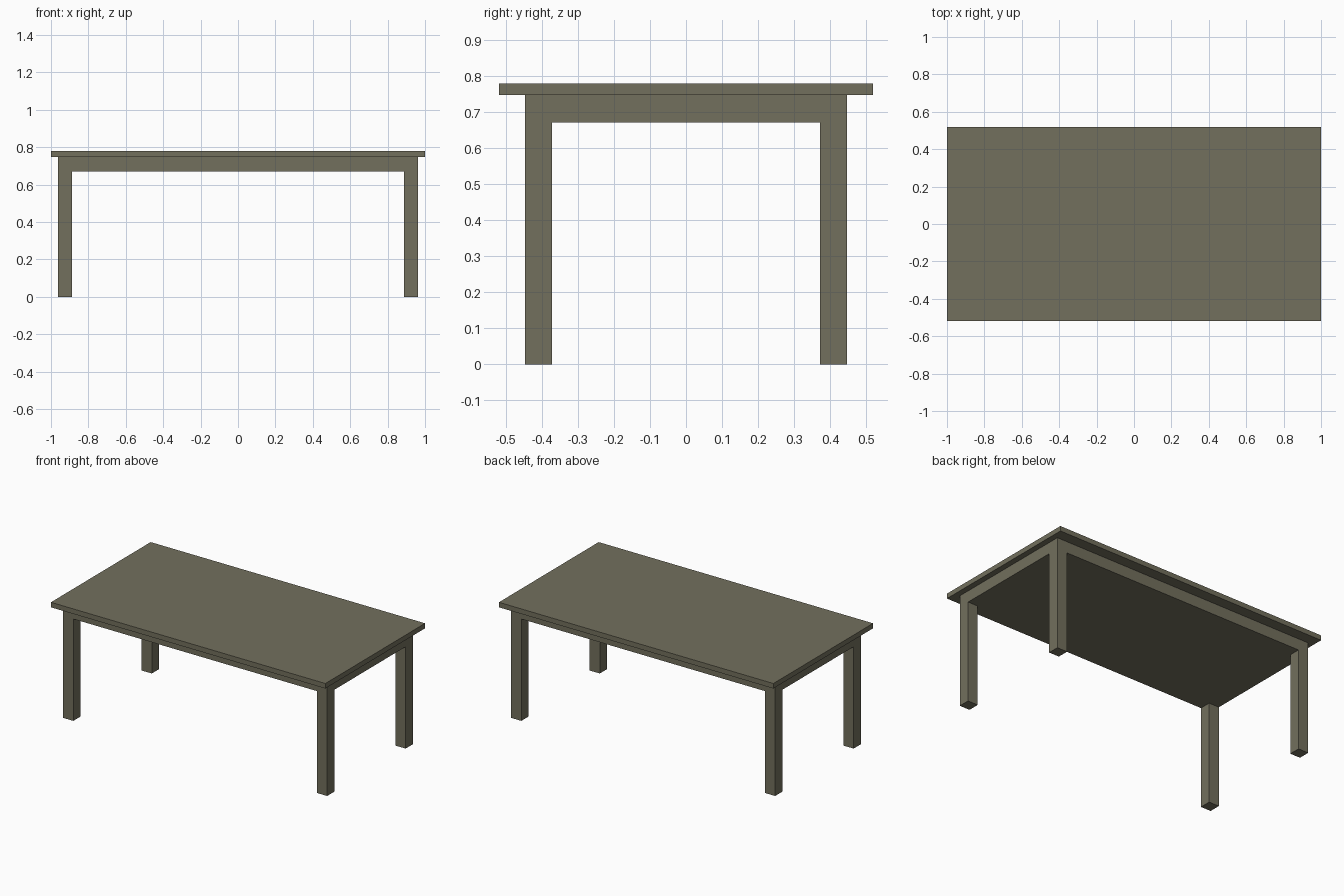
import bpy
import bmesh

if "Cube" in bpy.data.objects:
    bpy.data.objects.remove(bpy.data.objects["Cube"])

TOP_Z, SLAB_Z, APRON_Z = 0.779, 0.746, 0.671
OUT_X, OUT_Y, LEG_X, LEG_Y = 0.962, 0.446, 0.074, 0.075

wood = bpy.data.materials.new("olive_wood")
wood.diffuse_color = (0.17, 0.16, 0.11, 1)
wood.use_nodes = True
wood.node_tree.nodes["Principled BSDF"].inputs["Base Color"].default_value = wood.diffuse_color


def add_object(name, bm):
    bmesh.ops.recalc_face_normals(bm, faces=bm.faces)
    mesh = bpy.data.meshes.new(name)
    bm.to_mesh(mesh)
    bm.free()
    mesh.materials.append(wood)
    obj = bpy.data.objects.new(name, mesh)
    bpy.context.collection.objects.link(obj)
    return obj


def pull_down(bm, faces, z):
    """Extrude faces straight down to height z and return the new end faces."""
    result = bmesh.ops.extrude_face_region(bm, geom=faces)["geom"]
    for v in (g for g in result if isinstance(g, bmesh.types.BMVert)):
        v.co.z = z
    return [g for g in result if isinstance(g, bmesh.types.BMFace)]


# Table top: one thin board
bm = bmesh.new()
bmesh.ops.create_cube(bm, size=1)
for v in bm.verts:
    v.co.x *= 2.0
    v.co.y *= 1.038
    v.co.z = TOP_Z if v.co.z > 0 else SLAB_Z
add_object("table_top", bm)

# Base: solid apron block with the four legs drawn out of its corners
bm = bmesh.new()
xs = (-OUT_X, LEG_X - OUT_X, OUT_X - LEG_X, OUT_X)
ys = (-OUT_Y, LEG_Y - OUT_Y, OUT_Y - LEG_Y, OUT_Y)
grid = [[bm.verts.new((x, y, SLAB_Z)) for y in ys] for x in xs]
cells = [bm.faces.new((grid[i][j], grid[i + 1][j], grid[i + 1][j + 1], grid[i][j + 1]))
         for i in range(3) for j in range(3)]
under = pull_down(bm, cells, APRON_Z)
bmesh.ops.contextual_create(bm, geom=[e for e in bm.edges if e.is_boundary])
for face in under:
    c = face.calc_center_median()
    if abs(c.x) > OUT_X - LEG_X and abs(c.y) > OUT_Y - LEG_Y:
        pull_down(bm, [face], 0)
        if face.is_valid:
            bm.faces.remove(face)
add_object("apron_and_legs", bm)
